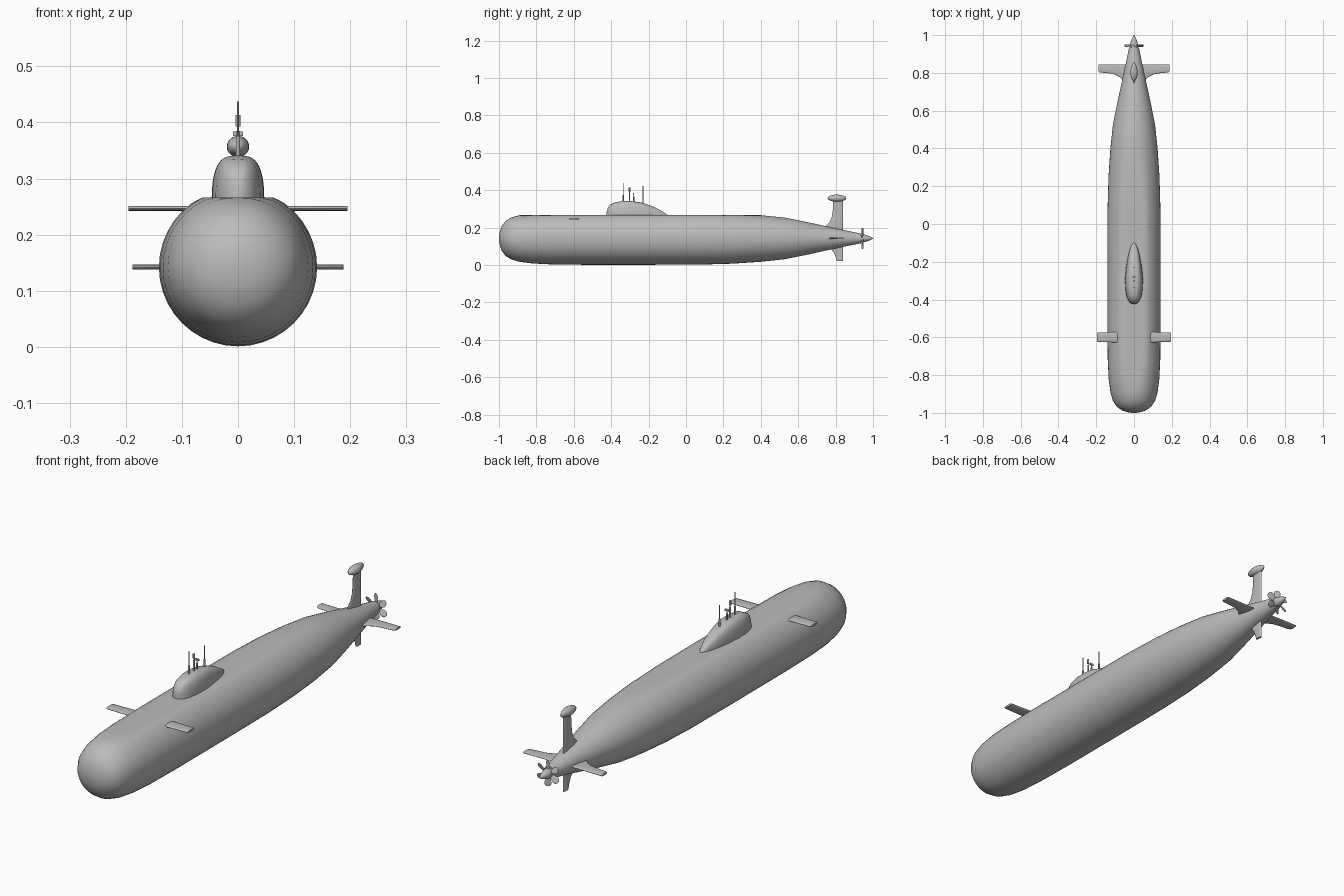
import bpy, bmesh, math
from mathutils import Matrix, Vector

cube = bpy.data.objects.get("Cube")
if cube:
    bpy.data.objects.remove(cube, do_unlink=True)

GREY = (0.5, 0.5, 0.5, 1)
mat = bpy.data.materials.new("hull_grey")
mat.use_nodes = True
mat.diffuse_color = GREY
bsdf = mat.node_tree.nodes["Principled BSDF"]
bsdf.inputs["Base Color"].default_value = GREY
bsdf.inputs["Roughness"].default_value = 0.6

AXIS_Z = 0.142


def finish(name, bm, angle=40):
    bmesh.ops.remove_doubles(bm, verts=bm.verts, dist=1e-5)
    bmesh.ops.recalc_face_normals(bm, faces=bm.faces)
    mesh = bpy.data.meshes.new(name)
    bm.to_mesh(mesh)
    bm.free()
    mesh.shade_smooth()
    mesh.set_sharp_from_angle(angle=math.radians(angle))
    mesh.materials.append(mat)
    obj = bpy.data.objects.new(name, mesh)
    bpy.context.collection.objects.link(obj)
    return obj


def loft(name, rings, matrix=None, angle=40):
    """Skin a list of equal closed rings and cap both ends."""
    bm = bmesh.new()
    rows = [[bm.verts.new(p) for p in ring] for ring in rings]
    n = len(rows[0])
    for a, b in zip(rows, rows[1:]):
        for i in range(n):
            j = (i + 1) % n
            bm.faces.new((a[i], a[j], b[j], b[i]))
    bm.faces.new(rows[0])
    bm.faces.new(rows[-1])
    if matrix:
        bm.transform(matrix)
    return finish(name, bm, angle)


def round_ring(y, r, top=9.0, n=40):
    ring = []
    for i in range(n):
        a = math.tau * i / n
        ring.append((r * math.cos(a), y, min(AXIS_Z + r * math.sin(a), top)))
    return ring


def fin(name, stations, thick, matrix):
    """Foil with span on z and chord on y; stations are (span, lead, trail)."""
    rings = []
    for s, lead, trail in stations:
        ring = []
        for i in range(16):
            a = math.tau * i / 16
            y = (lead + trail) / 2 - (trail - lead) / 2 * math.cos(a)
            x = thick / 2 * math.copysign(abs(math.sin(a)) ** 0.7, math.sin(a))
            ring.append((x, y, s))
        rings.append(ring)
    return loft(name, rings, matrix, 50)


def cylinder(name, x, y, z0, z1, r):
    bm = bmesh.new()
    bmesh.ops.create_cone(bm, cap_ends=True, segments=10, radius1=r, radius2=r,
                          depth=z1 - z0,
                          matrix=Matrix.Translation((x, y, (z0 + z1) / 2)))
    return finish(name, bm)


# Hull: blunt bow, flat deck, long tapered stern
hull = [(-1, 0.012), (-0.995, 0.04), (-0.985, 0.067), (-0.965, 0.093),
        (-0.935, 0.112), (-0.89, 0.125), (-0.82, 0.134), (-0.72, 0.139),
        (-0.55, 0.141), (-0.2, 0.141), (0.08, 0.14), (0.25, 0.135),
        (0.4, 0.125), (0.53, 0.111), (0.64, 0.089), (0.74, 0.067),
        (0.84, 0.045), (0.935, 0.026)]
loft("hull", [round_ring(y, r, 0.266) for y, r in hull])

# Sail: teardrop with a rounded roof
sail = [(-0.424, 0.008, 0.285), (-0.418, 0.020, 0.305), (-0.405, 0.030, 0.322),
        (-0.38, 0.040, 0.335), (-0.34, 0.046, 0.341), (-0.29, 0.047, 0.341),
        (-0.24, 0.043, 0.334), (-0.19, 0.035, 0.318), (-0.15, 0.027, 0.300),
        (-0.115, 0.015, 0.279), (-0.098, 0.004, 0.267)]
rings = []
for y, w, top in sail:
    ring = []
    for i in range(21):
        a = math.pi * i / 20
        c, s = math.cos(a), math.sin(a)
        x = w * math.copysign(abs(c) ** 0.62, c)
        ring.append((x, y, 0.255 + (top - 0.255) * s ** 0.75))
    rings.append(ring)
loft("sail", rings)

# Masts: thick sleeve with a thin rod above
for name, y, sleeve, top in (("front_mast", -0.336, 0.375, 0.437),
                             ("periscope", -0.302, 0.385, 0.412),
                             ("short_mast", -0.280, 0.365, 0.384),
                             ("rear_mast", -0.230, 0.362, 0.421)):
    cylinder(name + "_sleeve", 0, y, 0.31, sleeve, 0.0038)
    cylinder(name + "_rod", 0, y, sleeve - 0.005, top, 0.0018)
cylinder("periscope_head", 0, -0.302, 0.393, 0.413, 0.0045)
bm = bmesh.new()
bmesh.ops.create_cube(bm, size=1, matrix=Matrix.Translation((0, -0.280, 0.380))
                      @ Matrix.Diagonal((0.018, 0.006, 0.008, 1)))
finish("short_mast_head", bm)

# Bow planes and stern planes on both sides
for side, sign in (("left", 1), ("right", -1)):
    turn = Matrix.Rotation(sign * math.pi / 2, 4, "Y")
    fin(side + "_bow_plane",
        [(0.085, -0.627, -0.572), (0.192, -0.624, -0.575), (0.195, -0.621, -0.577)],
        0.009, Matrix.Translation((0, 0, 0.247)) @ turn)
    fin(side + "_stern_plane",
        [(0.02, 0.71, 0.845), (0.055, 0.755, 0.845), (0.075, 0.778, 0.845),
         (0.105, 0.793, 0.845), (0.145, 0.799, 0.845), (0.18, 0.802, 0.845),
         (0.188, 0.808, 0.845)],
        0.009, Matrix.Translation((0, 0, AXIS_Z)) @ turn)

# Upper and lower rudders
up = Matrix.Translation((0, 0, AXIS_Z))
fin("upper_rudder",
    [(0.03, 0.72, 0.84), (0.065, 0.745, 0.84), (0.085, 0.767, 0.84),
     (0.115, 0.780, 0.84), (0.16, 0.786, 0.84), (0.215, 0.787, 0.84)], 0.010, up)
fin("lower_rudder",
    [(0.02, 0.74, 0.84), (0.05, 0.768, 0.84), (0.075, 0.79, 0.84),
     (0.105, 0.803, 0.84), (0.121, 0.806, 0.84)],
    0.010, up @ Matrix.Rotation(math.pi, 4, "Y"))

# Streamlined pod on top of the upper rudder
bm = bmesh.new()
bmesh.ops.create_uvsphere(bm, u_segments=20, v_segments=14, radius=1)
bm.transform(Matrix.Translation((0, 0.807, 0.357))
             @ Matrix.Diagonal((0.020, 0.050, 0.019, 1)))
for v in bm.verts:
    if v.co.y > 0.807:
        taper = 1 - 0.35 * (v.co.y - 0.807) / 0.05
        v.co.x *= taper
finish("rudder_pod", bm)

# Propeller: pointed hub and six pitched blades
hub = [(0.93, 0.018), (0.945, 0.021), (0.96, 0.019), (0.975, 0.014),
       (0.99, 0.007), (1.0, 0.001)]
loft("propeller_hub", [round_ring(y, r, n=20) for y, r in hub])
blade = [(0.012, -0.007, 0.007), (0.025, -0.010, 0.010), (0.038, -0.014, 0.014),
         (0.047, -0.014, 0.014), (0.053, -0.010, 0.010), (0.056, -0.004, 0.004)]
for k in range(6):
    place = (Matrix.Translation((0, 0.944, AXIS_Z))
             @ Matrix.Rotation(math.tau * k / 6, 4, "Y")
             @ Matrix.Rotation(math.radians(65), 4, "Z"))
    fin("propeller_blade_%d" % (k + 1), blade, 0.003, place)
